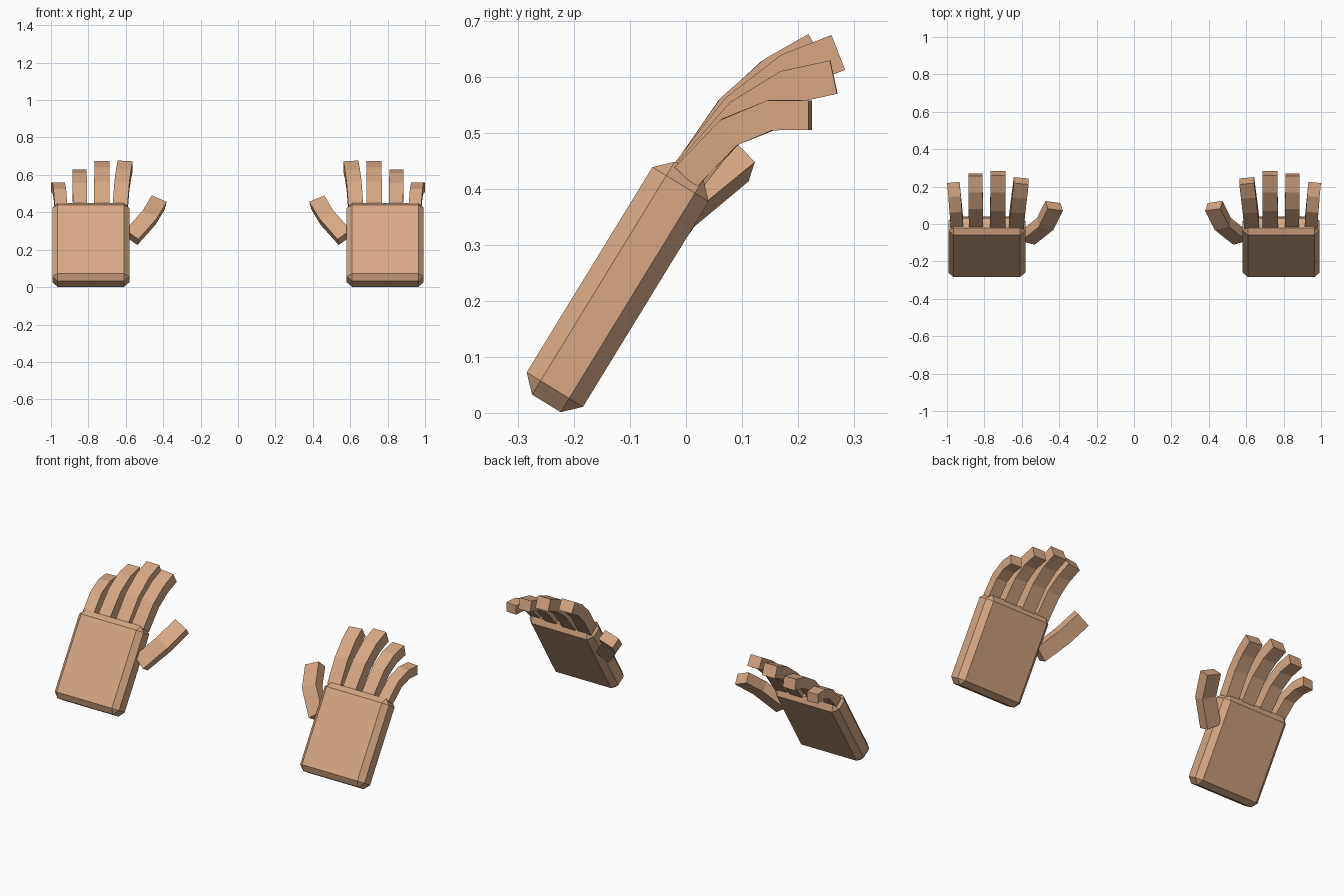
import bpy, bmesh
from math import radians
from mathutils import Vector, Matrix

if "Cube" in bpy.data.objects:
    bpy.data.objects.remove(bpy.data.objects["Cube"])

skin = bpy.data.materials.new("skin")
skin.diffuse_color = (0.68, 0.39, 0.23, 1)
skin.use_nodes = True
skin.node_tree.nodes["Principled BSDF"].inputs["Base Color"].default_value = skin.diffuse_color


def finish(bm, name):
    """Make an object from the right-hand part and mirror it to the left hand."""
    bmesh.ops.recalc_face_normals(bm, faces=bm.faces)
    mesh = bpy.data.meshes.new(name)
    bm.to_mesh(mesh)
    bm.free()
    mesh.materials.append(skin)
    obj = bpy.data.objects.new(name, mesh)
    bpy.context.collection.objects.link(obj)
    mod = obj.modifiers.new("mirror", 'MIRROR')
    mod.use_mirror_merge = False
    return obj


def digit(name, points, width, thick, side):
    """Loft a rectangular section along the joints, mitred at each bend."""
    pts = [Vector(p) for p in points]
    bm = bmesh.new()
    rings = []
    for i, p in enumerate(pts):
        d_in = (p - pts[i - 1]).normalized() if i else None
        d_out = (pts[i + 1] - p).normalized() if i < len(pts) - 1 else None
        d_in, d_out = d_in or d_out, d_out or d_in
        t = (d_in + d_out).normalized()
        w = Vector(side)
        w = (w - t * w.dot(t)).normalized()
        n = t.cross(w) * (thick / 2 / t.dot(d_in))
        w *= width / 2
        rings.append([bm.verts.new(p + w * a + n * b)
                      for a, b in ((-1, -1), (1, -1), (1, 1), (-1, 1))])
    for a, b in zip(rings, rings[1:]):
        for k in range(4):
            j = (k + 1) % 4
            bm.faces.new((a[k], a[j], b[j], b[k]))
    bm.faces.new(rings[0])
    bm.faces.new(rings[-1])
    return finish(bm, name)


# palm: chamfered slab leaning back
bm = bmesh.new()
bmesh.ops.create_cube(bm, size=1)
bmesh.ops.scale(bm, vec=(0.412, 0.118, 0.488), verts=bm.verts)
bmesh.ops.bevel(bm, geom=bm.edges[:], offset=0.029, segments=1,
                affect='EDGES', profile=0.5)
bmesh.ops.transform(bm, verts=bm.verts, matrix=Matrix.Translation((0.787, -0.122, 0.225))
                    @ Matrix.Rotation(radians(-31.5), 4, 'X'))
finish(bm, "palm")

# fingers: root x, tip x, width, thickness, (y, z) of the joints
fingers = {
    "index_finger": (0.630, 0.603, 0.080, 0.064,
                     ((0.002, 0.421), (0.084, 0.539), (0.156, 0.604), (0.231, 0.647))),
    "middle_finger": (0.728, 0.727, 0.082, 0.067,
                      ((0.002, 0.421), (0.094, 0.539), (0.186, 0.610), (0.272, 0.644))),
    "ring_finger": (0.845, 0.848, 0.076, 0.061,
                    ((0.000, 0.420), (0.099, 0.532), (0.181, 0.582), (0.264, 0.600))),
    "little_finger": (0.946, 0.966, 0.067, 0.053,
                      ((0.000, 0.422), (0.078, 0.502), (0.152, 0.532), (0.222, 0.532))),
}
for name, (x0, x1, width, thick, yz) in fingers.items():
    path = [(x0 + (x1 - x0) * i / 3, y, z) for i, (y, z) in enumerate(yz)]
    digit(name, path, width, thick, (1, 0, 0))

# thumb: two segments on the inner side of the palm
digit("thumb", [(0.570, -0.075, 0.265), (0.475, 0.0, 0.372), (0.427, 0.097, 0.452)],
      0.088, 0.06, (-0.907, -0.136, -0.40))
